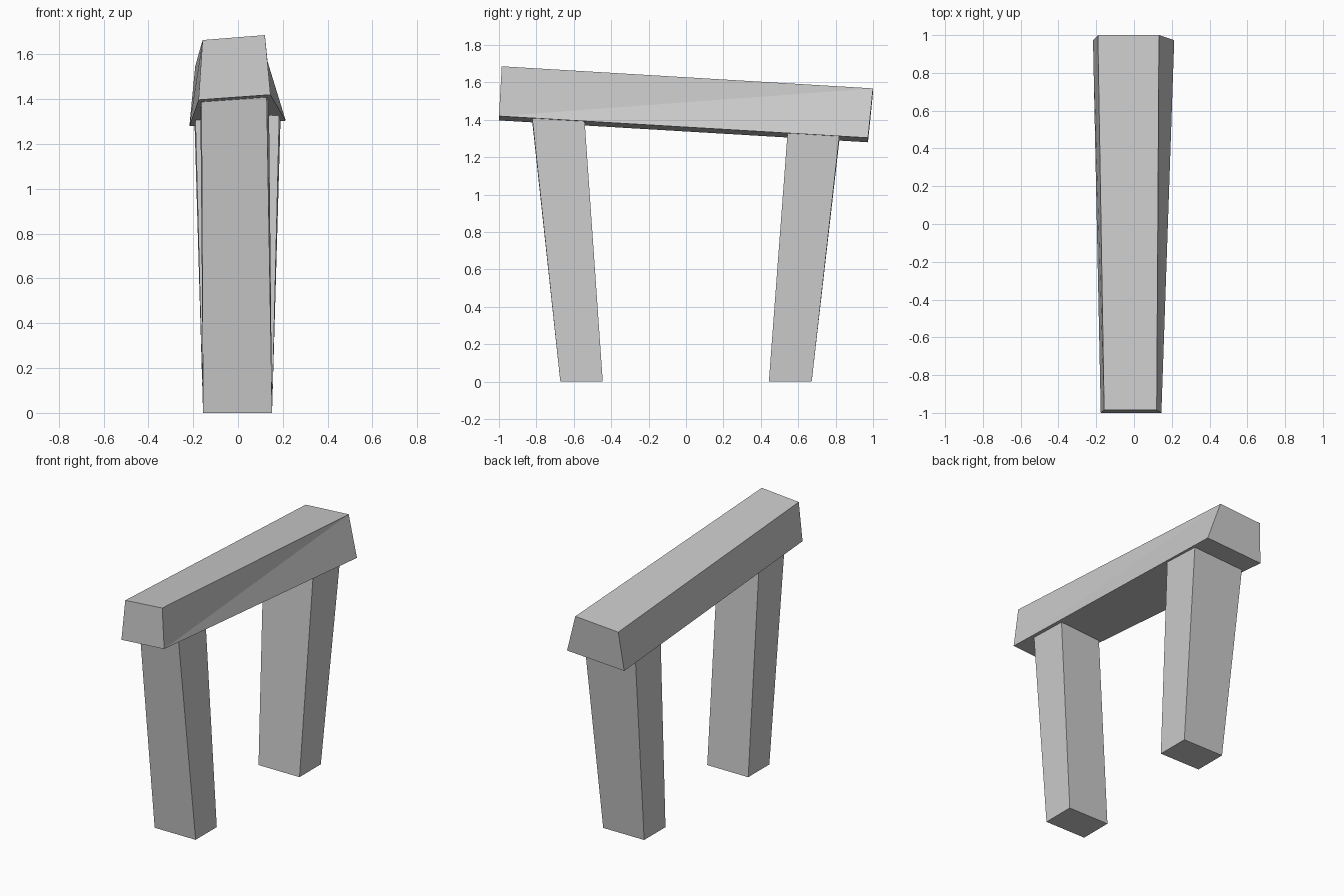
import bpy

if "Cube" in bpy.data.objects:
    bpy.data.objects.remove(bpy.data.objects["Cube"])


def hexa(name, low, high, split_right=False):
    """Tapered block from two quads, each listed front-left, front-right, back-right, back-left."""
    faces = [(3, 2, 1, 0), (4, 5, 6, 7), (0, 1, 5, 4), (2, 3, 7, 6), (3, 0, 4, 7)]
    # The twisted right side creases along one diagonal
    faces += [(1, 2, 6), (1, 6, 5)] if split_right else [(1, 2, 6, 5)]
    mesh = bpy.data.meshes.new(name)
    mesh.from_pydata(low + high, [], faces)
    obj = bpy.data.objects.new(name, mesh)
    bpy.context.collection.objects.link(obj)
    return obj


# Crossbeam: tilted, and wider toward the back
hexa("crossbeam",
     [(-0.176, -1.0, 1.397), (0.145, -1.0, 1.42), (0.213, 0.973, 1.304), (-0.217, 0.973, 1.28)],
     [(-0.158, -0.985, 1.664), (0.12, -0.985, 1.686), (0.132, 1.0, 1.568), (-0.191, 1.0, 1.547)],
     split_right=True)


def leg(name, foot_y, top_y, top_x):
    """Splayed post whose top follows the sloping underside of the beam."""
    (f0, f1), (t0, t1) = foot_y, top_y
    (a, b), (c, d) = top_x
    foot = [(-0.156, f0, 0), (0.152, f0, 0), (0.152, f1, 0), (-0.156, f1, 0)]
    top = [(x, y, 1.352 - 0.059 * y + 0.065 * x)
           for x, y in ((a, t0), (b, t0), (d, t1), (c, t1))]
    hexa(name, foot, top)


# Legs leaning outward toward the beam ends
leg("front_leg", (-0.672, -0.445), (-0.822, -0.542), ((-0.163, 0.128), (-0.168, 0.138)))
leg("back_leg", (0.443, 0.672), (0.543, 0.82), ((-0.19, 0.184), (-0.194, 0.19)))
